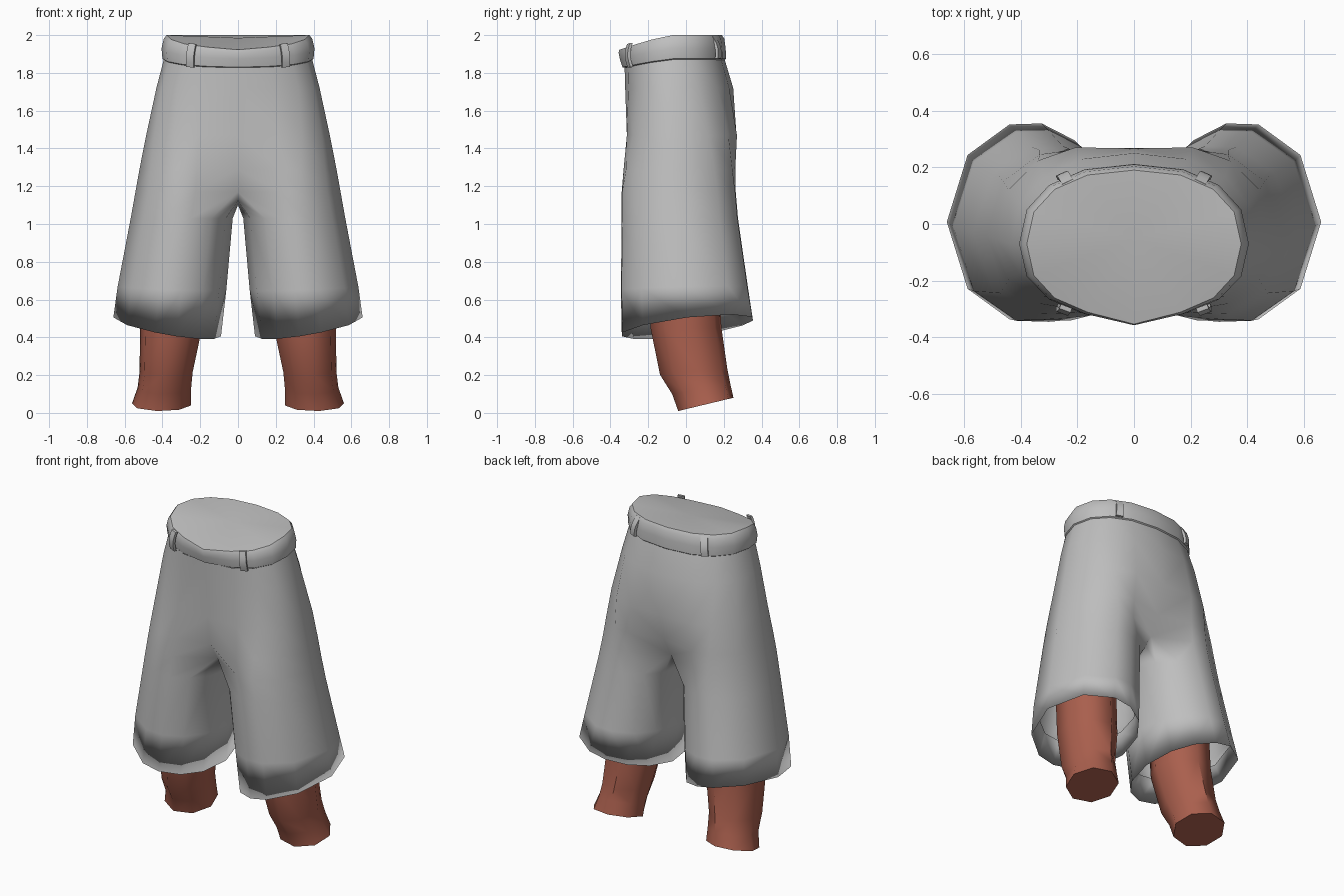
import bpy, bmesh, math
from mathutils import Vector

if "Cube" in bpy.data.objects:
    bpy.data.objects.remove(bpy.data.objects["Cube"], do_unlink=True)


def material(name, rgb):
    m = bpy.data.materials.new(name)
    m.use_nodes = True
    m.diffuse_color = (*rgb, 1)
    m.node_tree.nodes["Principled BSDF"].inputs["Base Color"].default_value = (*rgb, 1)
    return m


CLOTH = material("grey cloth", (0.52, 0.52, 0.52))
SKIN = material("red brown skin", (0.4, 0.115, 0.075))


def finish(bm, name, mat, mirror=True, angle=180):
    me = bpy.data.meshes.new(name)
    bmesh.ops.remove_doubles(bm, verts=bm.verts, dist=0.0005)
    bmesh.ops.recalc_face_normals(bm, faces=bm.faces)
    bm.to_mesh(me)
    bm.free()
    me.materials.append(mat)
    ob = bpy.data.objects.new(name, me)
    bpy.context.collection.objects.link(ob)
    if mirror:
        mod = ob.modifiers.new("Mirror", 'MIRROR')
        mod.use_clip = True
    bpy.ops.object.select_all(action='DESELECT')
    bpy.context.view_layer.objects.active = ob
    ob.select_set(True)
    bpy.ops.object.shade_smooth_by_angle(angle=math.radians(angle))
    return ob


def loft(bm, rings, closed):
    """Bridge rows of points with quads; returns the vertex rows."""
    rows = [[bm.verts.new(p) for p in r] for r in rings]
    n = len(rows[0])
    for a, b in zip(rows, rows[1:]):
        for i in range(n if closed else n - 1):
            j = (i + 1) % n
            bm.faces.new((a[i], a[j], b[j], b[i]))
    return rows


def spow(v, p):
    return math.copysign(abs(v) ** p, v)


def half_hip(z, w, front, back, dip=0.0, point=0.0):
    """Half outline of the hips, from front centre round to back centre."""
    pts = []
    for i in range(9):
        t = math.pi * i / 8
        x = w * spow(math.sin(t), 0.87) if 0 < i < 8 else 0
        c = spow(math.cos(t), 0.87)
        y = -0.07 - c * ((-0.07 - front) if c > 0 else (back + 0.07))
        if i == 0:
            y -= point
        drop = (max(0, -y - 0.08) / 0.28) ** 1.2
        pts.append(Vector((x, y, z - dip * drop)))
    return pts


ANGLES = (-125, -100, -77, -42, 0, 42, 77, 100, 125, 150, 180, 210)


def leg_ring(z, inner, outer, front, back, slope=0.0):
    cx, rx = (inner + outer) / 2, (outer - inner) / 2
    cy, ry = (front + back) / 2, (back - front) / 2
    pts = []
    for a in map(math.radians, ANGLES):
        x, y = cx + rx * math.cos(a), cy + ry * math.sin(a)
        pts.append(Vector((x, y, z + slope * (0.175 * (x - 0.09) + 0.12 * y))))
    return pts


def blend(hip, leg, f, crease):
    """Hip outline easing into the leg shape, pinched at the centre seam."""
    pts = [h.lerp(l, f) for h, l in zip(hip, leg)]
    for p in (pts[0], pts[8]):
        p.x = 0
        p.y *= crease
    return pts


# Shorts: hips
bm = bmesh.new()
crotch = blend(half_hip(1.17, .54, -.345, .265),
               leg_ring(1.17, 0, .543, -.345, .268), 1, 0.72)
hips = [half_hip(1.87, .393, -.325, .205, .05),
        half_hip(1.72, .432, -.322, .25),
        blend(half_hip(1.47, .485, -.325, .285), leg_ring(1.47, 0, .488, -.327, .29), .35, 1),
        blend(half_hip(1.29, .52, -.335, .265), leg_ring(1.29, 0, .522, -.338, .27), .8, .97),
        crotch]
loft(bm, hips, False)

# Shorts: legs, with the hem folded inside
seam = [Vector((0, y, z)) for y, z in ((.11, 1.125), (-.03, 1.1), (-.15, 1.125))]
legs = [crotch + seam,
        leg_ring(1.03, .028, .568, -.345, .28),
        leg_ring(.65, .062, .637, -.35, .333, .2),
        leg_ring(.405, .09, .66, -.345, .36, 1),
        leg_ring(.56, .1, .615, -.315, .315, .5)]
loft(bm, legs, True)
finish(bm, "shorts", CLOTH)

# Waistband with a closed top
bm = bmesh.new()
band = [half_hip(1.865, .385, -.315, .2, .05),
        half_hip(1.875, .4, -.328, .212, .05, .008),
        half_hip(1.93, .405, -.335, .21, .06, .015),
        half_hip(1.98, .393, -.335, .203, .075, .022),
        half_hip(2.0, .378, -.328, .19, .08, .025)]
rows = loft(bm, band, False)
hub = bm.verts.new((0, -.05, 1.985))
for a, b in zip(rows[-1], rows[-1][1:]):
    bm.faces.new((a, b, hub))
finish(bm, "waistband", CLOTH, angle=50)


# Belt loops: bowed strips standing on the waistband
def belt_loop(name, foot, top, out, width=.042, thick=.016):
    bm = bmesh.new()
    foot, top, out = Vector(foot), Vector(top), Vector(out).normalized()
    side = out.cross(top - foot).normalized() * width / 2
    rings = []
    for k in range(6):
        t = k / 5
        c = foot.lerp(top, t) + out * .014 * math.sin(math.pi * t)
        rings.append([c - side, c + side, c + side + out * thick, c - side + out * thick])
    rows = loft(bm, rings, True)
    bm.faces.new(rows[0])
    bm.faces.new(rows[-1])
    finish(bm, name, CLOTH, angle=40)


belt_loop("front_belt_loops", (.25, -.287, 1.83), (.238, -.29, 1.955), (.35, -.94, 0))
belt_loop("back_belt_loops", (.25, .163, 1.875), (.228, .135, 1.99), (.4, .9, .1))

# Lower legs
bm = bmesh.new()
rings = []
for z, cx, cy, rx, ry, slope in ((.8, .35, -.02, .17, .19, 0),
                                 (.45, .355, 0, .167, .19, 0),
                                 (.22, .38, .04, .142, .18, .1),
                                 (.13, .39, .08, .143, .155, .2),
                                 (.045, .405, .105, .158, .148, .24)):
    ring = []
    for i in range(8):
        a = math.tau * (i + .2) / 8
        dy = ry * math.sin(a)
        ring.append(Vector((cx + rx * math.cos(a), cy + dy, z + slope * dy)))
    rings.append(ring)
rows = loft(bm, rings, True)
bm.faces.new(rows[0])
bm.faces.new(rows[-1])
finish(bm, "lower_legs", SKIN, angle=50)
